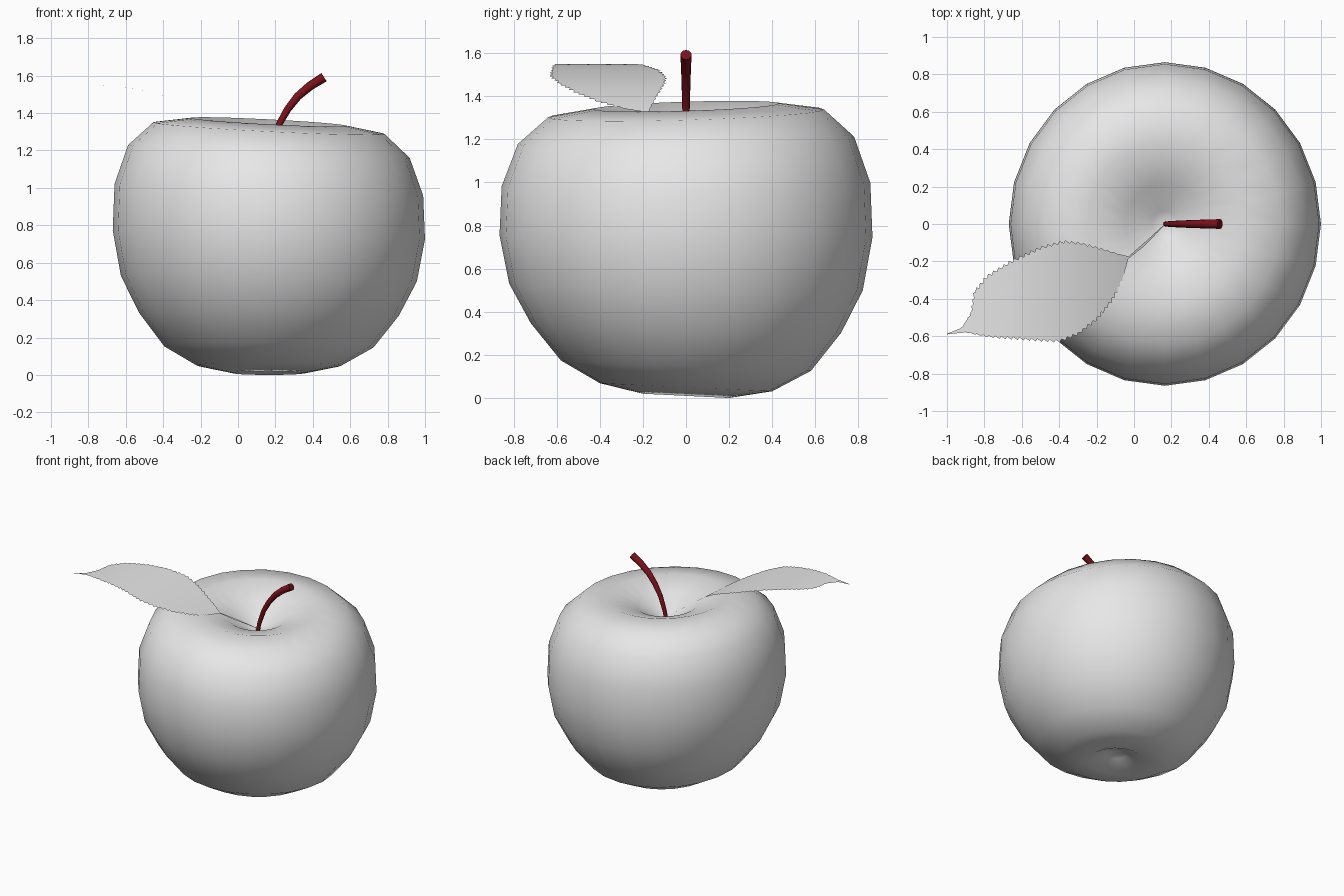
import bpy, bmesh, math
from mathutils import Vector

if "Cube" in bpy.data.objects:
    bpy.data.objects.remove(bpy.data.objects["Cube"], do_unlink=True)

CENTRE_X = 0.165


def material(name, rgb):
    mat = bpy.data.materials.new(name)
    mat.use_nodes = True
    mat.diffuse_color = (*rgb, 1)
    bsdf = mat.node_tree.nodes["Principled BSDF"]
    bsdf.inputs["Base Color"].default_value = (*rgb, 1)
    bsdf.inputs["Roughness"].default_value = 0.6
    return mat


def finish(name, bm, mat, angle=180):
    mesh = bpy.data.meshes.new(name)
    bm.to_mesh(mesh)
    bm.free()
    mesh.materials.append(mat)
    obj = bpy.data.objects.new(name, mesh)
    bpy.context.collection.objects.link(obj)
    bpy.ops.object.select_all(action="DESELECT")
    obj.select_set(True)
    bpy.context.view_layer.objects.active = obj
    bpy.ops.object.shade_smooth_by_angle(angle=math.radians(angle))
    return obj


def bridge(bm, rows, closed):
    """Join consecutive rows of vertices with quads."""
    for a, b in zip(rows, rows[1:]):
        n = len(a)
        for i in range(n if closed else n - 1):
            j = (i + 1) % n
            bm.faces.new((a[i], a[j], b[j], b[i]))


def along(points, t):
    """Point at fraction t of the length of a polyline."""
    pts = [Vector(p) for p in points]
    lengths = [(b - a).length for a, b in zip(pts, pts[1:])]
    left = t * sum(lengths)
    for a, b, length in zip(pts, pts[1:], lengths):
        if left <= length:
            return a.lerp(b, left / length)
        left -= length
    return pts[-1]


grey = material("pale_grey", (0.8, 0.8, 0.8))
red = material("dark_red", (0.2, 0.006, 0.01))

# Fruit body: a slightly lopsided lathe, from the lower dimple to the stem pit
profile = [(0.08, 0.07), (0.2, 0.01), (0.4, 0.05), (0.58, 0.15), (0.72, 0.325),
           (0.82, 0.515), (0.865, 0.75), (0.855, 0.99), (0.78, 1.195),
           (0.64, 1.32), (0.43, 1.353), (0.22, 1.285), (0.07, 1.19)]
SIDES = 24
bm = bmesh.new()
rows = []
for r, z in profile:
    lean_x = -0.038 * z
    lean_y = -0.05 + 0.06 * z
    row = []
    for i in range(SIDES):
        angle = math.tau * i / SIDES
        x, y = 0.965 * r * math.cos(angle), r * math.sin(angle)
        row.append(bm.verts.new((CENTRE_X + x, y, z + lean_x * x + lean_y * y)))
    rows.append(row)
bridge(bm, rows, True)
for row, z in ((rows[0], 0.09), (rows[-1], 1.17)):
    pole = bm.verts.new((CENTRE_X, 0, z))
    for i in range(SIDES):
        bm.faces.new((row[i], row[(i + 1) % SIDES], pole))
bmesh.ops.recalc_face_normals(bm, faces=bm.faces)
finish("fruit_body", bm, grey)

# Stem: a bent tube that thickens towards its flat end
path = [Vector((x, 0, z)) for x, z in
        ((0.165, 1.15), (0.185, 1.24), (0.22, 1.34), (0.265, 1.42),
         (0.32, 1.49), (0.385, 1.545), (0.46, 1.592))]
bm = bmesh.new()
rows = []
last = len(path) - 1
for k, p in enumerate(path):
    tangent = (path[min(k + 1, last)] - path[max(k - 1, 0)]).normalized()
    across = Vector((0, 1, 0))
    other = tangent.cross(across)
    radius = 0.013 + 0.013 * k / last
    rows.append([bm.verts.new(p + radius * (across * math.cos(a) + other * math.sin(a)))
                 for a in (math.tau * i / 12 for i in range(12))])
bridge(bm, rows, True)
bm.faces.new(rows[0])
bm.faces.new(rows[-1])
bmesh.ops.recalc_face_normals(bm, faces=bm.faces)
finish("stem", bm, red, 40)

# Leaf: a thin arched sheet with a narrow stalk and saw-toothed edges
back_edge = [(0.165, 0), (0.05, -0.105), (-0.03, -0.175), (-0.15, -0.145),
             (-0.28, -0.11), (-0.37, -0.1), (-0.5, -0.135), (-0.65, -0.205),
             (-0.78, -0.285), (-0.85, -0.37), (-0.87, -0.48), (-0.92, -0.555), (-1, -0.587)]
front_edge = [(0.16, -0.01), (0.05, -0.122), (-0.03, -0.185), (-0.06, -0.28),
              (-0.12, -0.4), (-0.2, -0.5), (-0.3, -0.58), (-0.4, -0.62),
              (-0.5, -0.615), (-0.65, -0.605), (-0.8, -0.595), (-0.9, -0.578), (-1, -0.59)]
STATIONS, ACROSS = 90, 8
bm = bmesh.new()
rows = []
for s in range(STATIONS + 1):
    a, b = along(back_edge, s / STATIONS), along(front_edge, s / STATIONS)
    gap = a - b
    tooth = (s % 2) * 0.016 * min(1, gap.length * 4)
    out = gap.normalized() * tooth
    a, b = a + out, b - out
    row = []
    for k in range(ACROSS + 1):
        x, y = a.lerp(b, k / ACROSS)
        row.append(bm.verts.new((x, y, 1.55 - 0.41 * (x + 0.77) ** 2)))
    rows.append(row)
bridge(bm, rows, False)
bmesh.ops.recalc_face_normals(bm, faces=bm.faces)
if sum(f.normal.z for f in bm.faces) < 0:
    bmesh.ops.reverse_faces(bm, faces=bm.faces)
finish("leaf", bm, grey)
